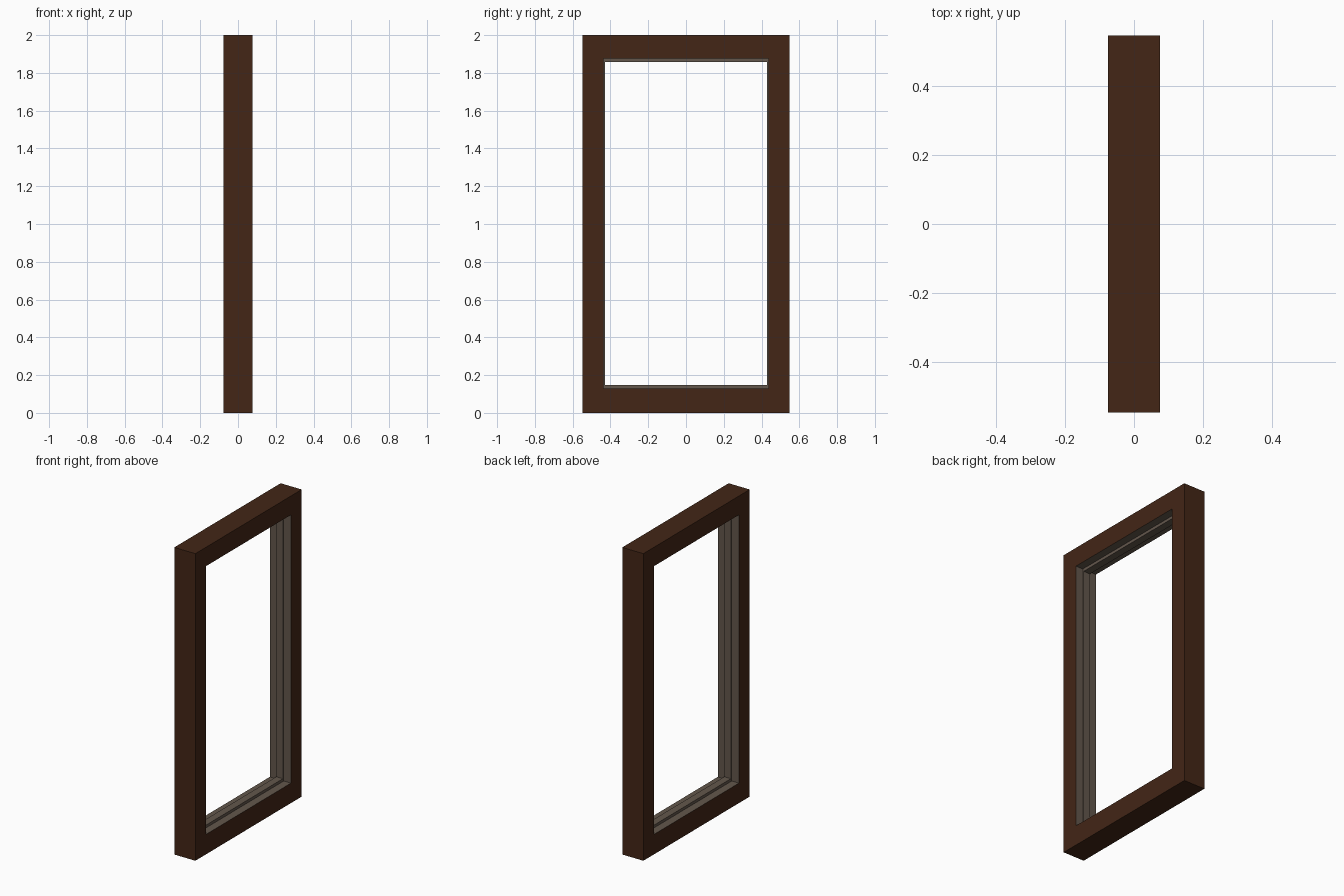
import bpy, bmesh

if "Cube" in bpy.data.objects:
    bpy.data.objects.remove(bpy.data.objects["Cube"])

# Nested rectangles, as (half width in y, bottom z, top z)
OUTER = (0.547, 0.0, 2.0)
OPENING = (0.436, 0.13, 1.877)
STOP = (0.428, 0.148, 1.858)
DEPTH = 0.076       # half depth of the frame
STOP_DEPTH = 0.024  # half depth of the raised stop


def material(name, color):
    mat = bpy.data.materials.new(name)
    mat.diffuse_color = (*color, 1)
    mat.use_nodes = True
    mat.node_tree.nodes["Principled BSDF"].inputs["Base Color"].default_value = mat.diffuse_color
    return mat


def sweep(name, sections, mat):
    """Skin a series of (x, rectangle) loops into a flat-faced strip."""
    bm = bmesh.new()
    loops = []
    for x, (w, z0, z1) in sections:
        corners = ((-w, z0), (w, z0), (w, z1), (-w, z1))
        loops.append([bm.verts.new((x, y, z)) for y, z in corners])
    for a, b in zip(loops, loops[1:]):
        for i in range(4):
            j = (i + 1) % 4
            bm.faces.new((a[i], a[j], b[j], b[i]))
    mesh = bpy.data.meshes.new(name)
    bm.to_mesh(mesh)
    bm.free()
    mesh.materials.append(mat)
    obj = bpy.data.objects.new(name, mesh)
    bpy.context.collection.objects.link(obj)
    return obj


# Dark wooden frame: outside walls and both broad faces
sweep("window_frame",
      [(-DEPTH, OPENING), (-DEPTH, OUTER), (DEPTH, OUTER), (DEPTH, OPENING)],
      material("dark_wood", (0.056, 0.019, 0.008)))

# Grey-brown lining of the opening with a raised stop along its middle
sweep("opening_lining",
      [(DEPTH, OPENING), (STOP_DEPTH, OPENING), (STOP_DEPTH, STOP),
       (-STOP_DEPTH, STOP), (-STOP_DEPTH, OPENING), (-DEPTH, OPENING)],
      material("lining", (0.125, 0.095, 0.072)))
